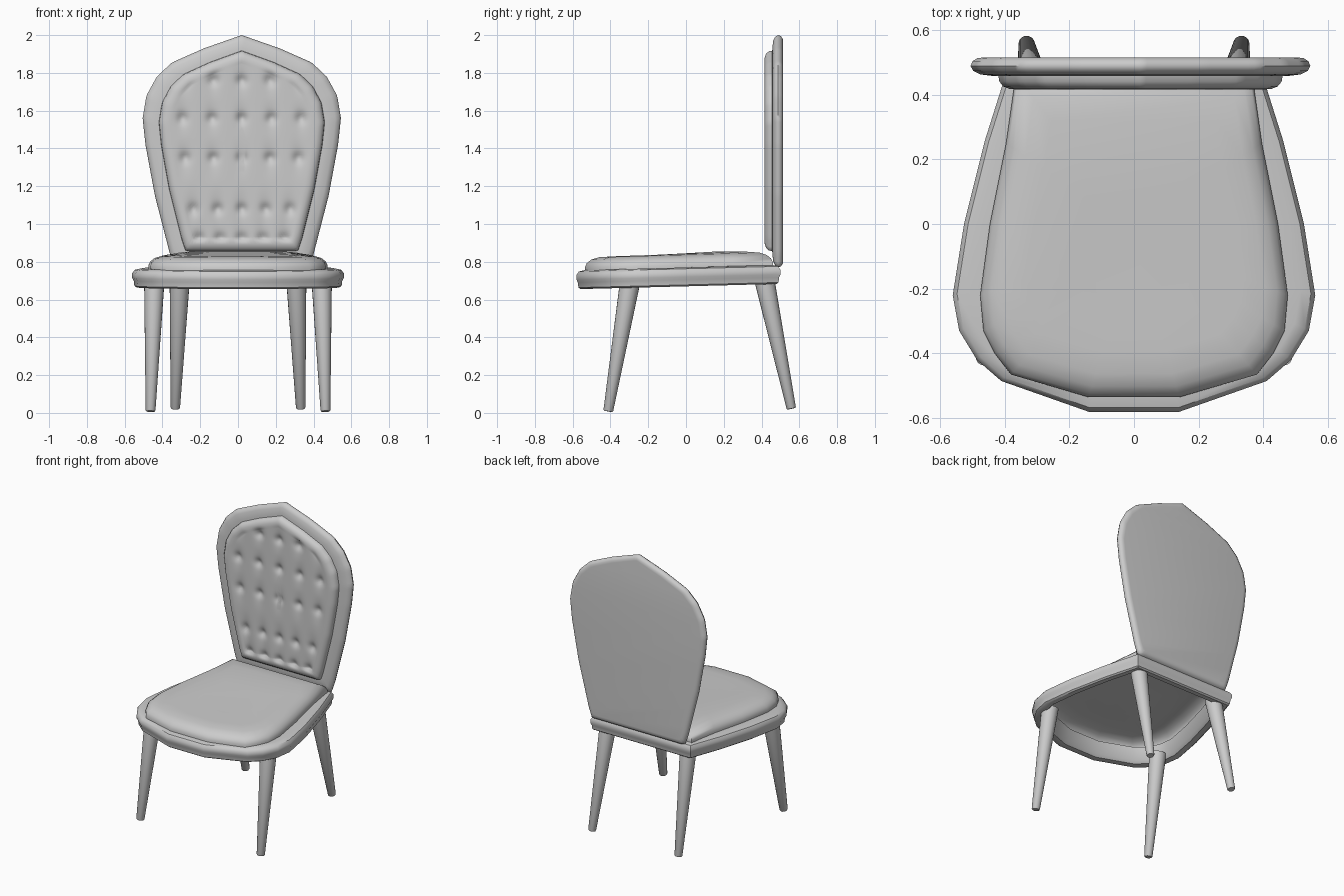
import bpy, bmesh, math
from mathutils import Vector

cube = bpy.data.objects.get("Cube")
if cube:
    bpy.data.objects.remove(cube, do_unlink=True)

gray = bpy.data.materials.new("plain_gray")
gray.use_nodes = True
COLOR = (0.6, 0.6, 0.6, 1)
gray.diffuse_color = COLOR
gray.node_tree.nodes["Principled BSDF"].inputs["Base Color"].default_value = COLOR


def loft(name, rings, caps=(), wrap=False, angle=40):
    """Skin a list of equal-length point loops."""
    bm = bmesh.new()
    loops = [[bm.verts.new(p) for p in ring] for ring in rings]
    pairs = list(zip(loops, loops[1:]))
    if wrap:
        pairs.append((loops[-1], loops[0]))
    for a, b in pairs:
        for i in range(len(a)):
            j = (i + 1) % len(a)
            bm.faces.new((a[i], a[j], b[j], b[i]))
    for k in caps:
        bm.faces.new(loops[k])
    bmesh.ops.recalc_face_normals(bm, faces=bm.faces)
    mesh = bpy.data.meshes.new(name)
    bm.to_mesh(mesh)
    bm.free()
    mesh.materials.append(gray)
    obj = bpy.data.objects.new(name, mesh)
    bpy.context.collection.objects.link(obj)
    bpy.ops.object.select_all(action='DESELECT')
    obj.select_set(True)
    bpy.context.view_layer.objects.active = obj
    bpy.ops.object.shade_smooth_by_angle(angle=math.radians(angle))
    return obj


def mirrored(half):
    """Close a right-hand half outline around the vertical axis."""
    return half + [(-x, v) for x, v in reversed(half) if x > 0]


def resample(pts, n):
    """Spread n points evenly along a closed outline."""
    pts = [Vector(p) for p in pts]
    edges = list(zip(pts, pts[1:] + pts[:1]))
    total = sum((b - a).length for a, b in edges)
    out, start = [], 0
    for a, b in edges:
        size = (b - a).length
        while len(out) < n and len(out) * total / n < start + size - 1e-6:
            out.append(a.lerp(b, (len(out) * total / n - start) / size))
        start += size
    return out


def seat_ring(outline, inset, z):
    """Outline pulled inwards by a distance, on the gently rising seat plane."""
    mid = -0.03
    sx, sy = 1 - inset / 0.5, 1 - inset / 0.52
    return [(x * sx, mid + (y - mid) * sy, z + 0.025 * y) for x, y in outline]


# Seat frame: moulded ring, open underneath
seat_outline = mirrored([(0.14, -0.58), (0.41, -0.485), (0.485, -0.42), (0.54, -0.33),
                         (0.56, -0.22), (0.525, 0.0), (0.46, 0.26), (0.40, 0.45), (0.385, 0.50)])
frame_profile = [(0.07, 0.69), (0.055, 0.672), (0.02, 0.670), (0.01, 0.678), (0.007, 0.705),
                 (0.0, 0.72), (0.0, 0.745), (0.012, 0.763), (0.04, 0.770), (0.09, 0.770)]
loft("seat_frame", [seat_ring(seat_outline, i, z) for i, z in frame_profile], wrap=True)

# Seat cushion: domed shell
cushion_outline = mirrored([(0.14, -0.535), (0.38, -0.465), (0.43, -0.40), (0.465, -0.33),
                            (0.475, -0.22), (0.445, 0.0), (0.395, 0.25), (0.365, 0.46)])
cushion_profile = [(0.0, 0.765), (0.0, 0.785), (0.01, 0.806), (0.035, 0.825), (0.075, 0.837),
                   (0.15, 0.842), (0.30, 0.844)]
loft("seat_cushion", [seat_ring(cushion_outline, i, z) for i, z in cushion_profile], caps=[-1], angle=60)

# Backrest outline, slightly off centre
BACK_X, BACK_Z = 0.02, 1.40
back_half = [(0, 2.0), (0.2, 1.93), (0.37, 1.855), (0.45, 1.78), (0.505, 1.68), (0.525, 1.56),
             (0.51, 1.42), (0.46, 1.15), (0.38, 0.84), (0.355, 0.77)]
back_outline = resample(mirrored(back_half), 180)


def back_ring(inset, y):
    sx, sz = 1 - inset / 0.52, 1 - inset / 0.62
    return [(BACK_X + p.x * sx, y, BACK_Z + (p.y - BACK_Z) * sz) for p in back_outline]


# Backrest shell: rounded rim with a flat rear
back_profile = [(0.13, 0.455), (0.07, 0.457), (0.03, 0.462), (0.008, 0.473), (0.0, 0.488),
                (0.006, 0.503), (0.02, 0.512), (0.035, 0.514)]
loft("backrest_shell", [back_ring(i, y) for i, y in back_profile], caps=[0, -1], angle=50)

# Button positions: rows narrowing towards the seat
buttons = [(col * pitch, z) for z, pitch in
           ((1.76, 0.15), (1.56, 0.157), (1.35, 0.15), (1.08, 0.128), (0.925, 0.113))
           for col in range(-2, 3)]


def tuft_depth(x, z):
    depth = 0
    for bx, bz in buttons:
        dx, dz = x - BACK_X - bx, z - bz
        depth += 0.016 * math.exp(-(dx * dx + dz * dz) / 0.0007)
        depth += 0.008 * math.exp(-(dx * dx / 0.0012 + dz * dz / 0.006))
    return min(depth, 0.026)


# Tufted backrest cushion: raised edge, then a dimpled panel
edge_profile = [(0.085, 0.458), (0.088, 0.44), (0.10, 0.425), (0.12, 0.417), (0.14, 0.416)]
rings = [back_ring(i, y) for i, y in edge_profile]
STEPS = 38
for k in range(1, STEPS):
    inset = 0.14 + 0.375 * k / STEPS
    rings.append([(x, y + tuft_depth(x, z), z) for x, y, z in back_ring(inset, 0.416)])
# Keep the lower end resting on the seat
tufted = loft("tufted_back_cushion", rings, caps=[-1], angle=70)


# Legs: tapered, splayed round posts
def leg(name, top, foot, r_top, r_foot):
    top, foot = Vector(top), Vector(foot)
    axis = (top - foot).normalized()
    side = axis.cross(Vector((0, 1, 0))).normalized()
    other = axis.cross(side)

    def circle(c, r):
        angles = [math.tau * i / 20 for i in range(20)]
        return [c + r * (math.cos(a) * side + math.sin(a) * other) for a in angles]
    loft(name, [circle(foot, r_foot * 0.85), circle(foot + axis * 0.006, r_foot),
                circle(top, r_top)], caps=[0, -1])


for side_name, s in (("left", 1), ("right", -1)):
    leg("front_leg_" + side_name, (s * 0.443, -0.295, 0.70), (s * 0.463, -0.412, 0.008), 0.054, 0.026)
    leg("back_leg_" + side_name, (s * 0.308, 0.412, 0.72), (s * 0.332, 0.558, 0.022), 0.054, 0.025)
